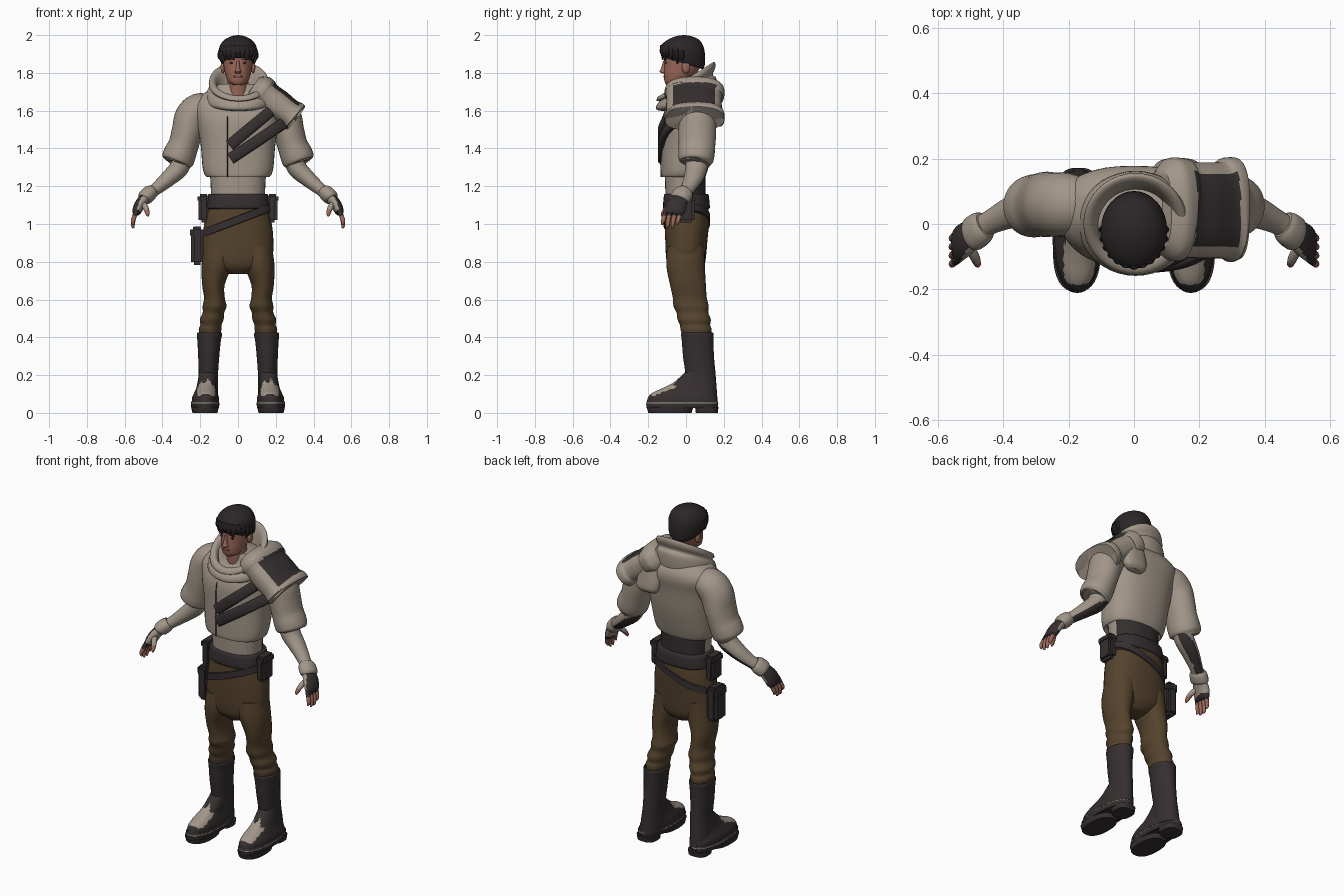
import bpy, bmesh, math
from mathutils import Vector


def material(name, r, g, b):
    m = bpy.data.materials.new(name)
    m.diffuse_color = (r, g, b, 1)
    return m


CREAM = material("cream cloth", 0.36, 0.305, 0.25)
DARK = material("dark leather", 0.036, 0.028, 0.029)
BROWN = material("brown trousers", 0.09, 0.056, 0.026)
SKIN = material("skin", 0.33, 0.14, 0.10)
HAIR = material("black hair", 0.024, 0.019, 0.020)
LIPS = material("lips", 0.23, 0.075, 0.06)


def finish(name, bm, mats, rule=None):
    bmesh.ops.recalc_face_normals(bm, faces=bm.faces)
    bm.normal_update()
    for f in bm.faces:
        f.smooth = True
        if rule:
            f.material_index = int(rule(f.calc_center_median(), f.normal))
    me = bpy.data.meshes.new(name)
    bm.to_mesh(me)
    bm.free()
    for m in mats:
        me.materials.append(m)
    me.set_sharp_from_angle(angle=math.radians(45))
    ob = bpy.data.objects.new(name, me)
    bpy.context.collection.objects.link(ob)
    return ob


def spline(a, b, c, d, t):
    return 0.5 * (2 * b + (c - a) * t + (2 * a - 5 * b + 4 * c - d) * t * t
                  + (3 * b - a - 3 * c + d) * t ** 3)


def loft(name, keys, mats, flat=True, n=32, p=2.0, steps=4, rule=None, tilt=0, side=1):
    """Rings are (x, y, z, rx, ry, slope); flat rings stay level, others follow the path."""
    keys = [tuple(k) + (0,) * (6 - len(k)) for k in keys]
    rings = []
    for i in range(len(keys) - 1):
        a, b, c = keys[max(i - 1, 0)], keys[i], keys[i + 1]
        d = keys[min(i + 2, len(keys) - 1)]
        rings += [[spline(*q, s / steps) for q in zip(a, b, c, d)] for s in range(steps)]
    rings.append(list(keys[-1]))
    bm, loops = bmesh.new(), []
    for i, r in enumerate(rings):
        c = Vector(r[:3])
        u, v = Vector((0, 1, 0)), Vector((1, 0, 0))
        if not flat:
            t = Vector(rings[min(i + 1, len(rings) - 1)][:3]) - Vector(rings[max(i - 1, 0)][:3])
            t.normalize()
            u = (u - t * u.dot(t)).normalized()
            v = t.cross(u)
        loop = []
        for k in range(n):
            ang = 2 * math.pi * k / n
            co, si = math.cos(ang), math.sin(ang)
            dx = math.copysign(abs(co) ** (2 / p), co) * max(r[3], 0.001)
            dy = math.copysign(abs(si) ** (2 / p), si) * max(r[4], 0.001)
            q = c + v * dx + u * dy
            q.z += r[5] * dy + tilt * dx
            q.x *= side
            loop.append(bm.verts.new(q))
        loops.append(loop)
    for A, B in zip(loops, loops[1:]):
        for k in range(n):
            bm.faces.new((A[k], A[(k + 1) % n], B[(k + 1) % n], B[k]))
    bm.faces.new(loops[0])
    bm.faces.new(loops[-1])
    return finish(name, bm, mats, rule)


def ball(name, pos, size, mat):
    bm = bmesh.new()
    bmesh.ops.create_uvsphere(bm, u_segments=16, v_segments=10, radius=1)
    for v in bm.verts:
        v.co = Vector(pos) + Vector(a * b for a, b in zip(v.co, size))
    return finish(name, bm, [mat])


def box(name, pos, size, mat, bevel=0.012):
    bm = bmesh.new()
    bmesh.ops.create_cube(bm, size=1)
    for v in bm.verts:
        v.co = Vector(pos) + Vector(a * b for a, b in zip(v.co, size))
    if bevel:
        bmesh.ops.bevel(bm, geom=bm.edges[:], offset=bevel, segments=2, affect='EDGES')
    return finish(name, bm, [mat])


# Head, face and neck
loft("head", [(0, -.075, 1.735, .022, .028), (0, -.06, 1.75, .048, .052), (0, -.04, 1.78, .064, .077),
              (0, -.02, 1.83, .075, .096), (0, -.015, 1.88, .08, .1), (0, -.015, 1.94, .075, .095),
              (0, -.015, 1.975, .04, .05)], [SKIN])
loft("neck", [(0, .005, 1.58, .065, .065), (0, -.01, 1.7, .055, .06), (0, -.015, 1.79, .055, .06)], [SKIN])
loft("nose", [(0, -.112, 1.797, .012, .012), (0, -.12, 1.806, .018, .02), (0, -.118, 1.82, .012, .016),
              (0, -.11, 1.865, .007, .01)], [SKIN], n=16)
ball("mouth", (0, -.113, 1.781), (.024, .006, .007), LIPS)
for s in (-1, 1):
    ball("ear", (s * .08, .0, 1.83), (.012, .022, .033), SKIN)
    ball("eye", (s * .033, -.106, 1.853), (.013, .004, .005), HAIR)
    box("eyebrow", (s * .034, -.108, 1.871), (.034, .008, .006), HAIR, 0)

# Hair cap with a ragged fringe
loft("hair", [(0, -.015, 1.85, .085, .104, -.3), (0, -.017, 1.878, .098, .117, -.28),
              (0, -.018, 1.93, .1, .116, -.1), (0, -.015, 1.97, .078, .09), (0, -.012, 1.993, .038, .045),
              (0, -.01, 2.0, .004, .004)], [HAIR])
for i in range(13):
    a = math.radians(-180 + i * 15)
    x, y = .092 * math.cos(a), -.017 + .11 * math.sin(a)
    drop = .02 + .012 * (i % 3)
    z = 1.885 - .25 * (y + .017)
    loft("hair_tuft", [(x, y, z + .035, .012, .01), (x, y, z, .017, .012), (x * .98, y, z - drop, .003, .003)],
         [HAIR], n=8)

# Jacket body, seam and cowl
loft("jacket", [(0, -.012, 1.275, .155, .105), (0, -.014, 1.25, .167, .115), (0, -.008, 1.29, .186, .124),
                (0, .008, 1.42, .198, .139), (0, .018, 1.55, .22, .146), (0, .04, 1.63, .232, .138),
                (0, .05, 1.685, .19, .112), (0, .03, 1.74, .1, .08)], [CREAM], p=2.4, n=40)
loft("jacket_seam", [(-.055, -.124, 1.25, .003, .01), (-.055, -.127, 1.35, .003, .01),
                     (-.055, -.125, 1.5, .003, .01), (-.055, -.116, 1.57, .003, .01)], [DARK], n=8)
loft("cowl", [(.005, .03, 1.62, .15, .12, .2), (.005, .005, 1.65, .176, .157, .3),
              (.005, .002, 1.7, .168, .158, .45), (.005, 0, 1.72, .151, .142, .5),
              (.005, 0, 1.742, .16, .156, .58), (.005, 0, 1.766, .15, .148, .62),
              (.005, 0, 1.75, .122, .12, .6), (.005, 0, 1.66, .1, .1, .3)], [CREAM], n=40)

# Waist: cream shirt in front, wide dark wrap behind
loft("waist", [(0, 0, 1.05, .15, .108), (0, -.003, 1.15, .143, .106), (0, -.005, 1.29, .15, .108)],
     [CREAM, DARK], p=2.3, rule=lambda c, n: c.y > .015)


# Chest straps following the chest curve
def strap(name, a, b, w):
    pts = []
    for i in range(7):
        x, z = (a[j] + (b[j] - a[j]) * i / 6 for j in (0, 1))
        pts.append((x, -.132 + 1.5 * max(0, x - .05) ** 2 + .35 * max(0, z - 1.5), z, w, .017))
    loft(name, pts, [DARK], flat=False, n=16, p=3)


strap("upper_chest_strap", (-.045, 1.415), (.17, 1.595), .03)
strap("lower_chest_strap", (-.04, 1.345), (.26, 1.545), .03)


# Shoulder guard with a dark panel and a flared rim
def panel(c, n):
    t = (c.x - .12) * .8 - (c.z - 1.7) * .6
    return .03 < t < .2 and abs(c.y - .045) < .113 and n.x * .6 + n.z * .8 > .05


loft("shoulder_guard", [(.08, .045, 1.73, .06, .12), (.11, .045, 1.708, .088, .155), (.14, .045, 1.685, .088, .157),
                        (.16, .043, 1.67, .08, .147), (.21, .042, 1.63, .083, .147), (.265, .042, 1.59, .078, .148),
                        (.29, .044, 1.57, .086, .16), (.302, .044, 1.56, .08, .155), (.29, .044, 1.57, .06, .12)],
     [CREAM, DARK], flat=False, n=48, p=2.5, steps=6, rule=panel)
loft("guard_drape", [(.13, .12, 1.68, .07, .06), (.13, .15, 1.6, .075, .045), (.135, .167, 1.54, .07, .035),
                     (.135, .165, 1.515, .05, .02)], [CREAM], n=24, p=2.6)

# Arms, gloves and fingers
for s in (-1, 1):
    loft("sleeve", [(-.13, .055, 1.625, .06, .075), (-.2, .06, 1.61, .085, .095), (-.245, .06, 1.565, .09, .098),
                    (-.268, .06, 1.49, .083, .1), (-.288, .058, 1.42, .08, .097), (-.308, .055, 1.37, .086, .096),
                    (-.322, .053, 1.335, .084, .09), (-.326, .052, 1.325, .065, .07),
                    (-.315, .054, 1.355, .05, .055)], [CREAM], flat=False, side=s)
    loft("forearm", [(-.285, .058, 1.38, .055, .06), (-.31, .055, 1.3, .052, .058), (-.37, .038, 1.24, .043, .05),
                     (-.435, .008, 1.185, .033, .038), (-.48, -.02, 1.15, .03, .036)], [CREAM, DARK],
         flat=False, side=s, rule=lambda c, n: n.z < -.25 and n.y > .2)
    loft("glove_cuff", [(-.455, -.002, 1.175, .034, .042), (-.468, -.012, 1.163, .041, .052),
                        (-.492, -.03, 1.14, .04, .054), (-.5, -.036, 1.13, .03, .045)], [CREAM], flat=False, side=s)
    loft("glove_palm", [(-.48, -.02, 1.15, .028, .038), (-.515, -.045, 1.11, .029, .052),
                        (-.535, -.062, 1.07, .025, .054), (-.541, -.066, 1.052, .016, .048)], [CREAM, DARK],
         flat=False, side=s, rule=lambda c, n, s=s: n.x * s < -.35 or c.z < 1.068)
    for y, z in ((-.106, .995), (-.08, .978), (-.053, .978), (-.027, .995)):
        loft("finger", [(-.535, y, 1.075, .012, .012), (-.552, y - .012, 1.03, .012, .012),
                        (-.557, y - .018, z + .015, .01, .01), (-.552, y - .02, z, .004, .004)], [SKIN, DARK],
             flat=False, n=12, side=s, rule=lambda c, n: c.z > 1.045)
    loft("thumb", [(-.505, -.07, 1.11, .016, .016), (-.488, -.1, 1.085, .015, .015),
                   (-.479, -.122, 1.055, .011, .011), (-.478, -.128, 1.04, .004, .004)], [SKIN, CREAM],
         flat=False, n=12, side=s, rule=lambda c, n: c.z > 1.075)

# Trousers
loft("trouser_seat", [(0, .003, 1.13, .152, .11), (0, .005, 1.02, .176, .117), (0, .002, .92, .187, .112),
                      (0, 0, .83, .182, .106), (0, 0, .775, .14, .095), (0, 0, .735, .05, .06)], [BROWN],
     p=2.3, n=40)
for s in (-1, 1):
    loft("trouser_leg", [(-.1, 0, .88, .08, .1), (-.113, -.002, .78, .08, .102), (-.13, .01, .68, .06, .095),
                         (-.125, .02, .61, .055, .09), (-.124, .027, .565, .063, .093), (-.13, .034, .53, .057, .084),
                         (-.139, .043, .495, .063, .088), (-.143, .048, .465, .056, .08),
                         (-.148, .053, .44, .06, .082), (-.15, .057, .39, .05, .072)], [BROWN], side=s)

# Belts and pouches
loft("belt", [(0, .002, 1.08, .16, .115), (0, .002, 1.085, .17, .124), (0, .002, 1.12, .166, .122),
              (0, .002, 1.155, .16, .118), (0, .002, 1.16, .15, .11)], [DARK], p=2.4, steps=2)
loft("slanted_belt", [(0, .003, 1.0, .178, .115), (0, .003, 1.003, .185, .124), (0, .003, 1.042, .181, .124),
                      (0, .003, 1.045, .17, .112)], [DARK], p=2.3, steps=1, tilt=.38, n=40)
for s in (-1, 1):
    box("belt_pouch", (s * .18, -.005, 1.08), (.056, .1, .145), DARK, .015)
    box("pouch_flap", (s * .183, -.005, 1.135), (.062, .106, .045), DARK, .012)
box("thigh_holster", (-.215, .02, .885), (.066, .11, .205), DARK, .016)
box("holster_flap", (-.217, .02, .955), (.072, .116, .06), DARK, .014)

# Boots with soles and worn toe patches
for s in (-1, 1):
    loft("boot_shaft", [(-.15, .06, .4, .05, .07), (-.151, .06, .425, .06, .08), (-.151, .06, .415, .067, .086),
                        (-.153, .062, .38, .062, .084), (-.155, .066, .3, .056, .082), (-.157, .077, .2, .051, .08),
                        (-.162, .078, .12, .056, .085), (-.165, .078, .05, .06, .09)], [DARK], side=s)
    loft("boot_foot", [(-.173, -.021, .045, .072, .186), (-.172, -.021, .08, .071, .181),
                       (-.17, -.012, .108, .061, .163), (-.168, .015, .135, .052, .13),
                       (-.164, .045, .165, .05, .105), (-.16, .072, .215, .045, .078)], [DARK, CREAM],
         side=s, n=48, p=2.2, steps=6,
         rule=lambda c, n: -.185 < c.y < -.055 + .015 * math.sin(c.x * 150) and c.z > .088
         and abs(abs(c.x) - .168) < .047)
    loft("sole_welt", [(-.174, -.02, .026, .073, .188), (-.174, -.02, .05, .076, .191)], [DARK],
         side=s, n=48, p=2.3, steps=1)
    loft("sole_stitch", [(-.174, -.02, .05, .0755, .1905), (-.174, -.02, .054, .0745, .1895)], [CREAM],
         side=s, n=48, p=2.3, steps=1)
    loft("sole_welt_top", [(-.174, -.02, .054, .0755, .1905), (-.173, -.02, .064, .072, .186)], [DARK],
         side=s, n=48, p=2.3, steps=1)
    loft("front_tread", [(-.175, -.085, 0, .066, .115), (-.175, -.085, .03, .073, .123)], [DARK], side=s, p=2.4, steps=1)
    loft("heel", [(-.17, .11, 0, .056, .058), (-.17, .11, .03, .06, .062)], [DARK], side=s, p=2.8, steps=1)
